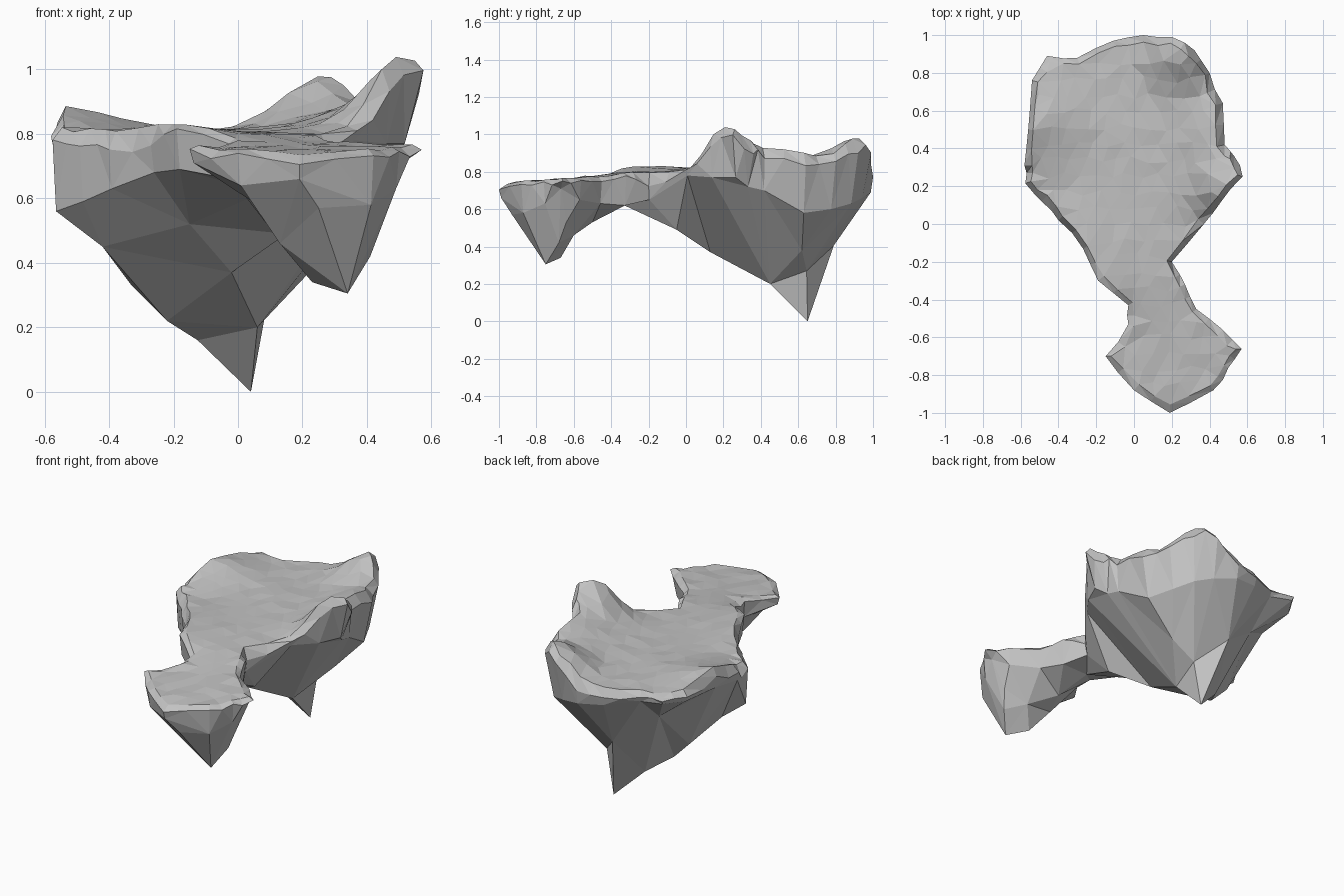
import bpy, bmesh, math, random
from mathutils import Vector
from mathutils.geometry import delaunay_2d_cdt

if "Cube" in bpy.data.objects:
    bpy.data.objects.remove(bpy.data.objects["Cube"])

random.seed(4)

# Island outline seen from above, counter-clockwise: x, y, height of lower rim
OUTLINE = [
    (.20, -.20, .65), (.37, .0, .78), (.47, .13, .77), (.575, .25, .77), (.53, .36, .72),
    (.48, .42, .70), (.47, .64, .58), (.40, .80, .60), (.32, .92, .63), (.20, .99, .66),
    (.05, 1.0, .69), (-.11, .97, .71), (-.30, .88, .75), (-.46, .89, .78), (-.54, .76, .77),
    (-.56, .50, .76), (-.58, .31, .74), (-.575, .215, .56), (-.49, .12, .59), (-.40, .02, .63),
    (-.27, -.13, .68), (-.19, -.30, .69), (-.03, -.43, .66), (-.03, -.53, .66), (-.15, -.70, .71),
    (.0, -.88, .64), (.19, -1.0, .66), (.42, -.88, .58), (.50, -.76, .63), (.57, -.66, .71),
    (.47, -.56, .65), (.33, -.45, .63), (.27, -.32, .62)]

# Rock points hanging under the large plateau, the neck and the islet
ROCKS = [
    (.04, .65, .0), (-.22, .43, .22), (.06, .45, .20), (-.33, .44, .33), (-.42, .25, .45),
    (.09, .645, .27), (.23, .62, .38), (-.05, .79, .405), (-.125, .58, .16), (-.30, .69, .59),
    (-.02, .13, .37), (-.15, .0, .52), (.15, -.05, .49), (.08, -.33, .62),
    (.34, -.75, .305), (.23, -.67, .34), (.41, -.68, .42), (.44, -.64, .53), (.30, -.60, .46),
    (.13, -.77, .46), (.12, -.61, .48), (.15, -.50, .53), (.06, -.72, .58), (.25, -.93, .57)]

# Rises on top: x, y, radius, height
HILLS = [(.53, .18, .13, .23), (.25, .90, .12, .165), (.46, .54, .17, .10), (-.52, .54, .14, .07),
         (-.15, -.28, .12, .025), (-.27, -.08, .12, .02), (.33, -.03, .09, -.02)]
BASE = [(-1.0, .715), (-.9, .745), (-.6, .765), (-.3, .795), (0, .805), (.5, .812), (1.0, .805)]


def ground(x, y):
    """Height of the top surface."""
    h = BASE[0][1]
    for (y0, a), (y1, b) in zip(BASE, BASE[1:]):
        if y >= y0:
            h = a + (b - a) * min(1, (y - y0) / (y1 - y0))
    for cx, cy, r, up in HILLS:
        h += up * math.exp(-((x - cx) ** 2 + (y - cy) ** 2) / (2 * r * r))
    return h


def densify(pts):
    """Add a slightly jittered midpoint to every outline edge."""
    out = []
    for a, b in zip(pts, pts[1:] + pts[:1]):
        out.append(Vector(a))
        m = (Vector(a) + Vector(b)) / 2
        out.append(m + Vector((random.uniform(-.01, .01), random.uniform(-.01, .01), 0)))
    return out


def inset(loop, dist):
    """Move a loop inward by dist(point)."""
    res = []
    for i, p in enumerate(loop):
        t = (loop[(i + 1) % len(loop)] - loop[i - 1]).to_2d().normalized()
        d = dist(p)
        res.append(Vector((p.x - t.y * d, p.y + t.x * d, p.z)))
    return res


def lip_inset(p):
    """The lower lip overhangs most under the peak and the back right."""
    return .06 if p.x > .5 else .05 if p.x > .2 and p.y > .5 else .012


def fill(bm, ring, inner, flip):
    """Triangulate a ring of verts together with loose inner 3D points."""
    pts = [v.co.to_2d() for v in ring] + [Vector(p[:2]) for p in inner]
    vs, _, fs, orig, _, _ = delaunay_2d_cdt(pts, [], [list(range(len(ring)))], 1, 1e-5)
    made = {}

    def vert(i):
        if i not in made:
            k = orig[i][0]
            made[i] = ring[k] if k < len(ring) else bm.verts.new(inner[k - len(ring)])
        return made[i]
    for f in fs:
        idx = [vert(i) for i in f]
        bm.faces.new(idx[::-1] if flip else idx)


def inside_clear(x, y, loop, gap):
    """Is the point inside the loop and not too near its edge points?"""
    hit = False
    for a, b in zip(loop, loop[1:] + loop[:1]):
        if (a.y > y) != (b.y > y) and x < a.x + (y - a.y) * (b.x - a.x) / (b.y - a.y):
            hit = not hit
    return hit and min(math.hypot(p.x - x, p.y - y) for p in loop) > gap


bm = bmesh.new()
edge = densify(OUTLINE)

# Rim: sloped shoulder, widest line and lower lip
top_loop = inset(edge, lambda p: random.uniform(.025, .045))
top = [bm.verts.new((p.x, p.y, ground(p.x, p.y) + random.uniform(-.006, .008))) for p in top_loop]
mid = []
for p, t in zip(edge, top):
    drop = random.uniform(.005, .03) if p.y < -.3 else random.uniform(.03, .08)
    mid.append(bm.verts.new((p.x, p.y, max(min(p.z + .03, t.co.z - .01), t.co.z - drop))))
low_loop = inset([Vector(p) for p in OUTLINE], lip_inset)
low = [bm.verts.new((p.x, p.y, min(p.z, mid[2 * i].co.z - .02))) for i, p in enumerate(low_loop)]
n, m = len(edge), len(low)
for i in range(n):
    j = (i + 1) % n
    bm.faces.new((top[i], mid[i], mid[j]))
    bm.faces.new((top[i], mid[j], top[j]))
for i in range(m):
    a, b, c = mid[2 * i], mid[2 * i + 1], mid[(2 * i + 2) % n]
    d, e = low[i], low[(i + 1) % m]
    bm.faces.new((a, d, b))
    bm.faces.new((b, d, e))
    bm.faces.new((b, e, c))

# Plateau: gently uneven low-poly ground
inner = []
step = .085
for iy in range(-12, 13):
    for ix in range(-7, 8):
        x = (ix + .5 * (iy % 2)) * step + random.uniform(-.02, .02)
        y = iy * step + random.uniform(-.02, .02)
        if inside_clear(x, y, top_loop, .04):
            inner.append((x, y, ground(x, y) + random.uniform(-.004, .004)))
fill(bm, top, inner, False)

# Underside: large rock facets running down to two spikes
fill(bm, low, ROCKS, True)
bmesh.ops.recalc_face_normals(bm, faces=bm.faces)

mesh = bpy.data.meshes.new("floating_island")
bm.to_mesh(mesh)
bm.free()
stone = bpy.data.materials.new("grey_stone")
stone.diffuse_color = (.54, .54, .54, 1)
stone.use_nodes = True
stone.node_tree.nodes["Principled BSDF"].inputs["Base Color"].default_value = stone.diffuse_color
mesh.materials.append(stone)
island = bpy.data.objects.new("floating_island", mesh)
bpy.context.collection.objects.link(island)
